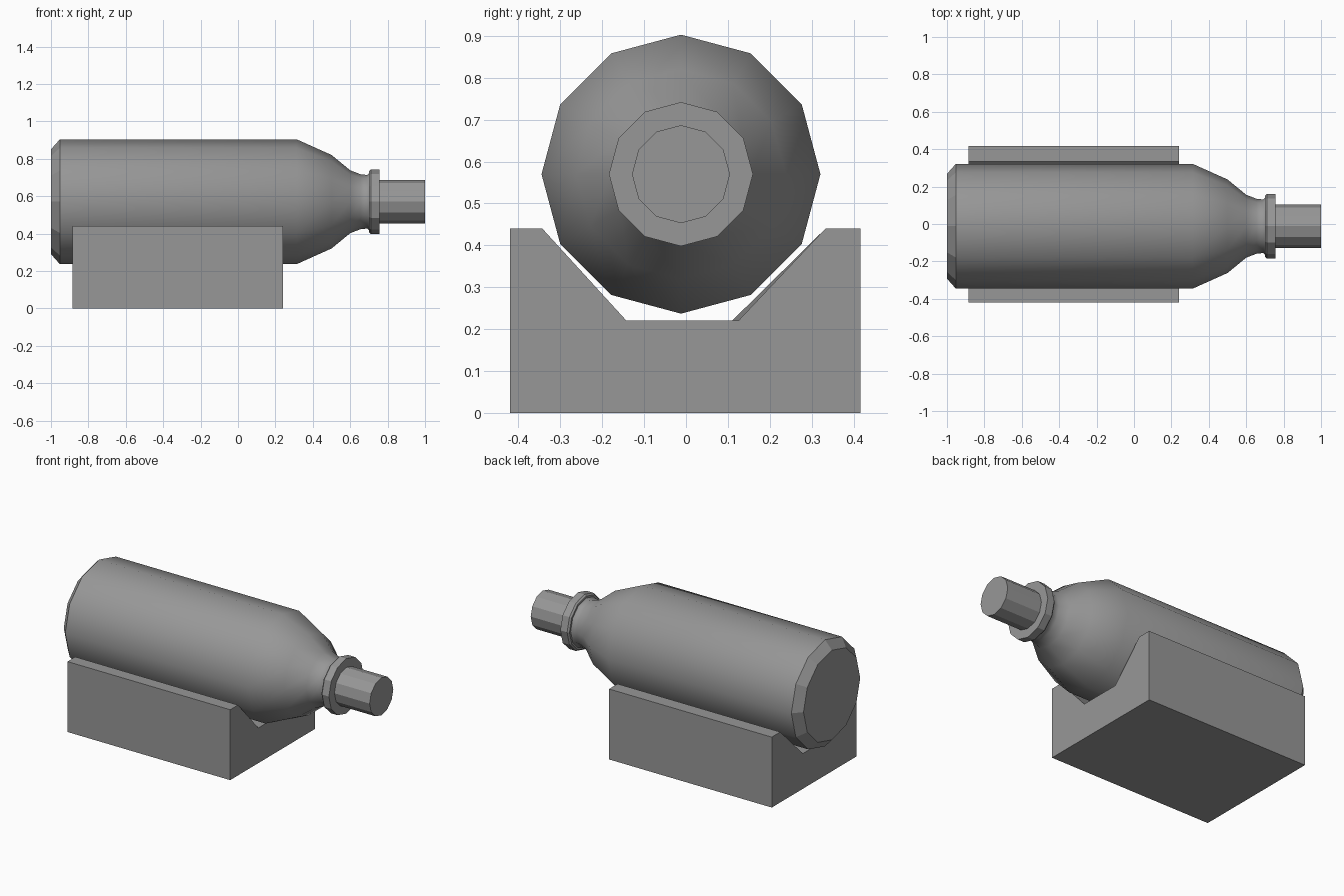
import bpy, bmesh
from math import sin, cos, pi, radians

cube = bpy.data.objects.get("Cube")
if cube:
    bpy.data.objects.remove(cube, do_unlink=True)

grey = bpy.data.materials.new("plain grey")
grey.use_nodes = True
grey.diffuse_color = (0.31, 0.31, 0.31, 1)
grey.node_tree.nodes["Principled BSDF"].inputs["Base Color"].default_value = grey.diffuse_color

SIDES = 12
AXIS_Y, AXIS_Z = -0.012, 0.57


def finish(name, bm):
    bmesh.ops.recalc_face_normals(bm, faces=bm.faces)
    mesh = bpy.data.meshes.new(name)
    bm.to_mesh(mesh)
    bm.free()
    mesh.materials.append(grey)
    obj = bpy.data.objects.new(name, mesh)
    bpy.context.collection.objects.link(obj)
    return obj


def lathe(name, profile, smooth_from=None):
    """Closed solid of revolution about the long axis, from (x, radius) pairs."""
    bm = bmesh.new()
    rings = [[bm.verts.new((x, AXIS_Y + r * sin(2 * pi * i / SIDES),
                            AXIS_Z + r * cos(2 * pi * i / SIDES)))
              for i in range(SIDES)] for x, r in profile]
    for k, (a, b) in enumerate(zip(rings, rings[1:])):
        for i in range(SIDES):
            j = (i + 1) % SIDES
            face = bm.faces.new((a[i], a[j], b[j], b[i]))
            face.smooth = smooth_from is not None and k >= smooth_from
    bm.faces.new(rings[0])
    bm.faces.new(rings[-1])
    return finish(name, bm)


# Bottle body: chamfered base, straight wall, rounded shoulder and neck
lathe("bottle_body", [(-1, 0.28), (-0.953, 0.333), (0.315, 0.333), (0.5, 0.25),
                      (0.6, 0.168), (0.655, 0.147), (0.69, 0.143), (0.705, 0.155)],
      smooth_from=1)

# Neck collar and nozzle
lathe("neck_collar", [(0.7, 0.163), (0.71, 0.172), (0.757, 0.172)])
lathe("nozzle", [(0.75, 0.117), (1.0, 0.117)])

# Cradle block with a trapezoid channel, slightly narrower at the base end
bm = bmesh.new()
ends = []
for x, floor_y in ((-0.885, 0.11), (0.24, 0.125)):
    outline = [(-0.42, 0), (0.417, 0), (0.417, 0.44), (0.333, 0.44),
               (floor_y, 0.22), (-0.142, 0.22), (-0.343, 0.44), (-0.42, 0.44)]
    ends.append([bm.verts.new((x, y, z)) for y, z in outline])
    bm.faces.new(ends[-1])
a, b = ends
for i in range(len(a)):
    j = (i + 1) % len(a)
    bm.faces.new((a[i], a[j], b[j], b[i]))
finish("cradle", bm)
